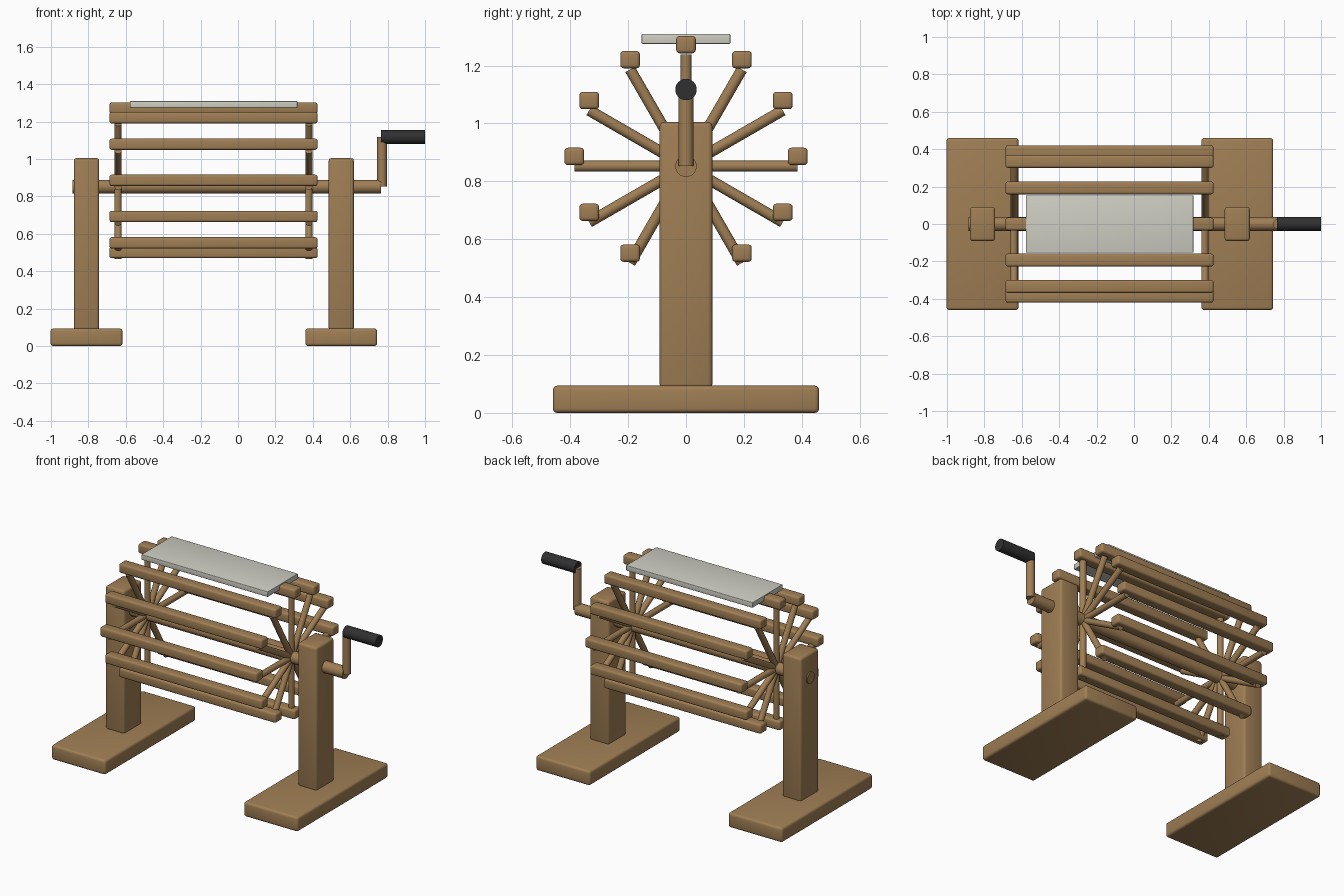
import bpy
from math import radians, sin, cos
from mathutils import Vector

if "Cube" in bpy.data.objects:
    bpy.data.objects.remove(bpy.data.objects["Cube"], do_unlink=True)


def make_material(name, rgb):
    mat = bpy.data.materials.new(name)
    mat.use_nodes = True
    color = (*rgb, 1.0)
    mat.diffuse_color = color
    mat.node_tree.nodes["Principled BSDF"].inputs["Base Color"].default_value = color
    return mat


wood = make_material("warm_wood", (0.35, 0.21, 0.09))
pale = make_material("pale_grey", (0.62, 0.62, 0.55))
black = make_material("black_grip", (0.03, 0.03, 0.032))


def finish(obj, name, mat):
    obj.name = name
    obj.data.materials.append(mat)
    bpy.ops.object.shade_smooth_by_angle(angle=radians(35))
    return obj


def block(name, center, size, mat, bevel):
    bpy.ops.mesh.primitive_cube_add(size=1, location=center)
    obj = bpy.context.object
    obj.scale = size
    bpy.ops.object.transform_apply(location=False, rotation=False, scale=True)
    mod = obj.modifiers.new("rounded_edges", "BEVEL")
    mod.width = bevel
    mod.segments = 3
    bpy.ops.object.modifier_apply(modifier=mod.name)
    return finish(obj, name, mat)


def rod(name, start, end, radius, mat, sides=24):
    a, b = Vector(start), Vector(end)
    bpy.ops.mesh.primitive_cylinder_add(vertices=sides, radius=radius,
                                        depth=(b - a).length, location=(a + b) / 2)
    obj = bpy.context.object
    obj.rotation_euler = (b - a).to_track_quat("Z", "Y").to_euler()
    return finish(obj, name, mat)


AXLE_Z = 0.852
REEL_R = 0.386

# Two stands: a flat foot with an upright post
for side, x in (("right", -0.81), ("left", 0.552)):
    block(f"{side}_foot", (x, 0, 0.047), (0.384, 0.92, 0.094), wood, 0.015)
    block(f"{side}_post", (x, 0, 0.545), (0.135, 0.182, 0.92), wood, 0.015)

# Axle and crank
rod("axle", (-0.885, 0, AXLE_Z), (0.765, 0, AXLE_Z), 0.037, wood, 32)
rod("crank_arm", (0.77, 0, AXLE_Z), (0.77, 0, 1.117), 0.026, wood)
rod("crank_grip", (0.765, 0, 1.117), (1.0, 0, 1.117), 0.037, black, 32)

# Reel: twelve level slats carried by a ring of spokes at each end
for i in range(12):
    angle = radians(30 * i)
    y, z = REEL_R * cos(angle), AXLE_Z + REEL_R * sin(angle)
    for side, x in (("right", -0.641), ("left", 0.379)):
        rod(f"{side}_spoke_{i + 1}", (x, 0, AXLE_Z), (x, y, z), 0.019, wood, 16)
    block(f"slat_{i + 1}", (-0.131, y, z + 0.034), (1.112, 0.068, 0.06), wood, 0.012)

# Thin sheet lying over the top slat
block("top_sheet", (-0.13, 0, 1.292), (0.895, 0.306, 0.034), pale, 0.003)
